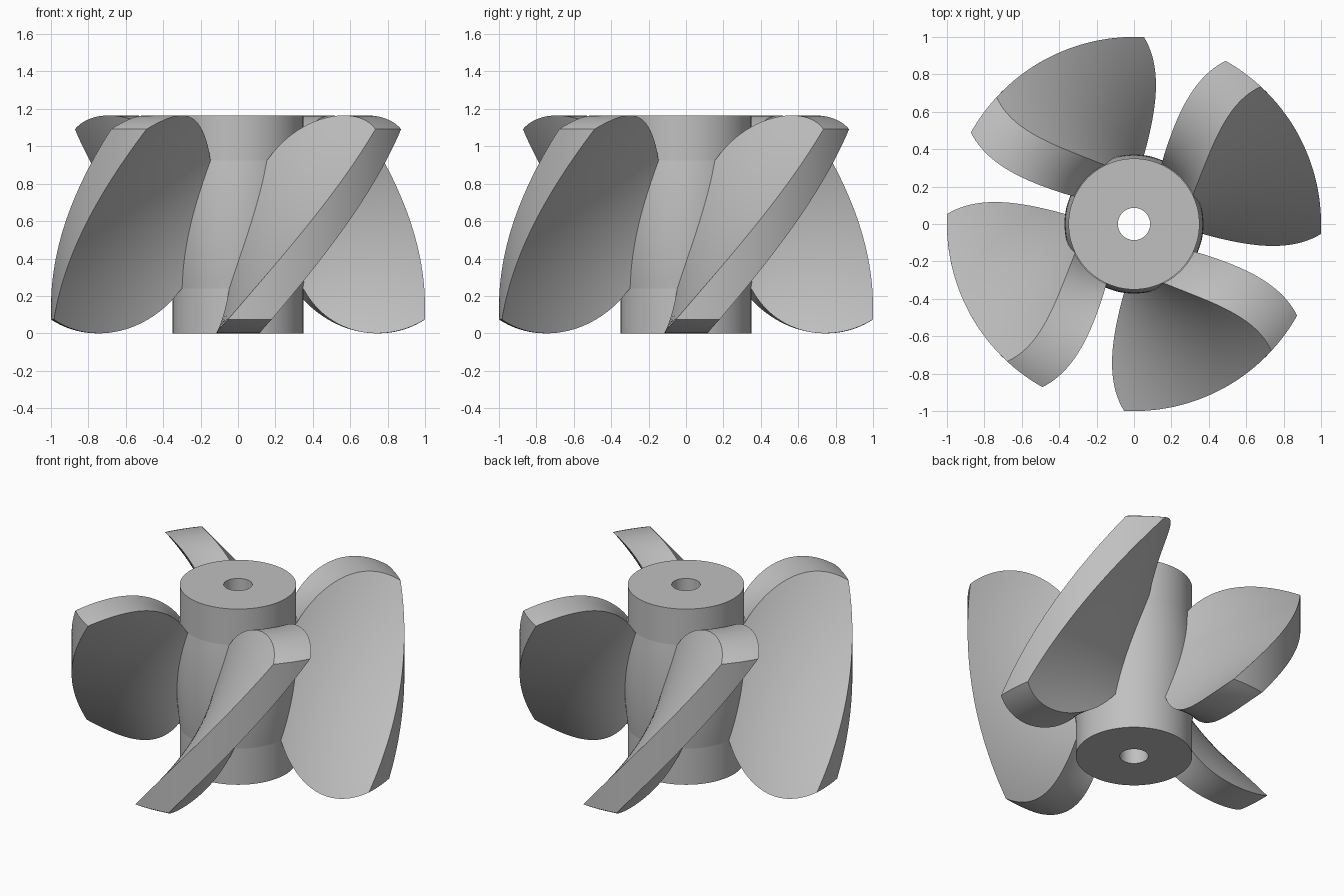
import bpy, bmesh
from math import sqrt, asin, radians, sin, cos, pi

cube = bpy.data.objects.get("Cube")
if cube:
    bpy.data.objects.remove(cube)

HEIGHT = 1.165        # overall height
HUB_R, BORE_R = 0.35, 0.086
BULGE = 0.022         # swelling of the hub between the blades
ROOT_Z = 0.24         # height where the blades leave the hub
HALF_THICK = 0.117    # half thickness of a blade
ARC_R, ARC_X = 0.454, 0.752   # rounded blade ends

steel = bpy.data.materials.new("plain grey")
steel.use_nodes = True
grey = (0.53, 0.53, 0.53, 1)
steel.diffuse_color = grey
steel.node_tree.nodes["Principled BSDF"].inputs["Base Color"].default_value = grey


def finish(bm, name, angle):
    bmesh.ops.recalc_face_normals(bm, faces=bm.faces)
    mesh = bpy.data.meshes.new(name)
    bm.to_mesh(mesh)
    bm.free()
    mesh.materials.append(steel)
    ob = bpy.data.objects.new(name, mesh)
    bpy.context.collection.objects.link(ob)
    bpy.ops.object.select_all(action='DESELECT')
    ob.select_set(True)
    bpy.context.view_layer.objects.active = ob
    bpy.ops.object.shade_smooth_by_angle(angle=radians(angle))
    return ob


# Hub: turned profile with a bore and a gently swollen middle
def build_hub():
    profile = [(BORE_R, 0), (HUB_R, 0)]
    steps = 12
    for i in range(steps + 1):
        t = i / steps
        profile.append((HUB_R + BULGE * 4 * t * (1 - t),
                        ROOT_Z + t * (HEIGHT - 2 * ROOT_Z)))
    profile += [(HUB_R, HEIGHT), (BORE_R, HEIGHT)]
    bm = bmesh.new()
    verts = [bm.verts.new((r, 0, z)) for r, z in profile]
    edges = [bm.edges.new((verts[i - 1], verts[i])) for i in range(len(verts))]
    bmesh.ops.spin(bm, geom=verts + edges, cent=(0, 0, 0), axis=(0, 0, 1),
                   angle=2 * pi, steps=128, use_merge=True)
    bmesh.ops.remove_doubles(bm, verts=bm.verts, dist=1e-5)
    finish(bm, "hub", 5)


# Blade: a slab twisted about the axis, with rounded ends and a round tip
def build_blade(name, turn):
    bm = bmesh.new()
    bmesh.ops.create_cube(bm, size=2)
    bmesh.ops.subdivide_edges(bm, edges=bm.edges, cuts=27, use_grid_fill=True)
    for v in bm.verts:
        r = 0.665 + 0.335 * v.co.x
        reach = max(r, HUB_R) - ARC_X
        low = ARC_R - sqrt(ARC_R ** 2 - reach ** 2)
        z = HEIGHT / 2 + v.co.z * (HEIGHT / 2 - low)
        twist = radians(28.8 + 49.5 * (z - HEIGHT / 2))
        a = turn + twist + v.co.y * asin(HALF_THICK / r)
        v.co = (r * cos(a), r * sin(a), z)
    finish(bm, name, 35)


build_hub()
for i, side in enumerate(("left", "back", "right", "front")):
    build_blade(side + "_blade", i * pi / 2)
